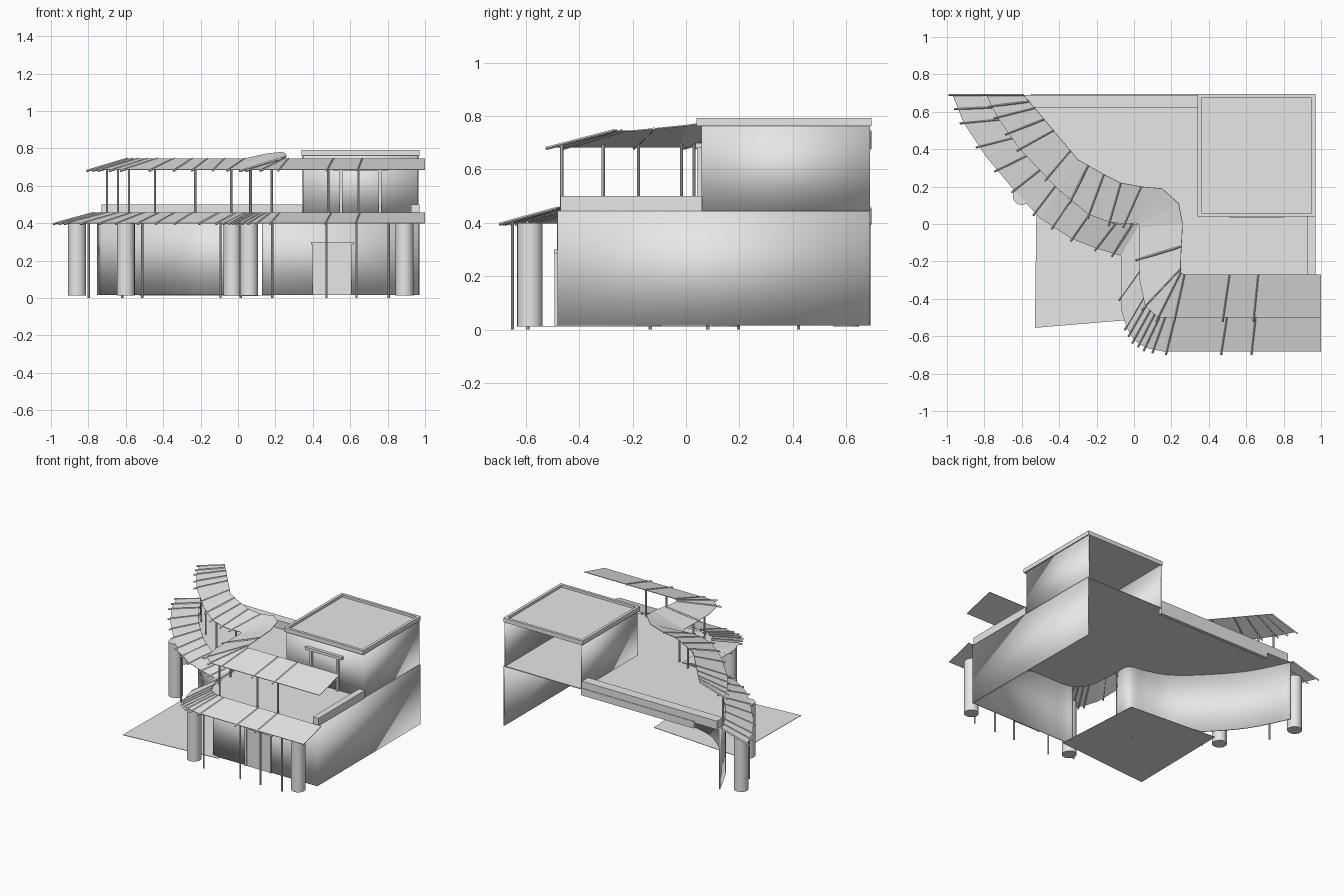
import bpy, bmesh, math
from mathutils import Vector

if "Cube" in bpy.data.objects:
    bpy.data.objects.remove(bpy.data.objects["Cube"])

stone = bpy.data.materials.new("plain grey")
stone.diffuse_color = (0.8, 0.8, 0.8, 1)
stone.use_nodes = True
stone.node_tree.nodes["Principled BSDF"].inputs["Base Color"].default_value = stone.diffuse_color


def finish(name, bm, smooth=False):
    bmesh.ops.recalc_face_normals(bm, faces=bm.faces)
    me = bpy.data.meshes.new(name)
    bm.to_mesh(me)
    bm.free()
    me.materials.append(stone)
    ob = bpy.data.objects.new(name, me)
    bpy.context.collection.objects.link(ob)
    if smooth:
        bpy.ops.object.select_all(action='DESELECT')
        ob.select_set(True)
        bpy.context.view_layer.objects.active = ob
        bpy.ops.object.shade_smooth_by_angle(angle=math.radians(40))
    return ob


def thicken(ob, t, offset=0):
    m = ob.modifiers.new("thickness", 'SOLIDIFY')
    m.thickness, m.offset = t, offset


def box(name, x0, x1, y0, y1, z0, z1):
    bm = bmesh.new()
    bmesh.ops.create_cube(bm, size=1)
    for v in bm.verts:
        v.co = Vector(((x0 + x1) / 2 + v.co.x * (x1 - x0),
                       (y0 + y1) / 2 + v.co.y * (y1 - y0),
                       (z0 + z1) / 2 + v.co.z * (z1 - z0)))
    return finish(name, bm)


def rod(name, a, b, r, sides, smooth=False):
    a, b = Vector(a), Vector(b)
    bm = bmesh.new()
    bmesh.ops.create_cone(bm, cap_ends=True, segments=sides, radius1=r, radius2=r, depth=(b - a).length)
    rot = (b - a).to_track_quat('Z', 'Y')
    for v in bm.verts:
        v.co = rot @ v.co + (a + b) / 2
    return finish(name, bm, smooth)


def wall(name, pts, z0, z1, t=0.008):
    bm = bmesh.new()
    lo = [bm.verts.new((x, y, z0)) for x, y in pts]
    hi = [bm.verts.new((x, y, z1)) for x, y in pts]
    for i in range(len(pts) - 1):
        bm.faces.new((lo[i], lo[i + 1], hi[i + 1], hi[i]))
    thicken(finish(name, bm, True), t)


def plate(name, pts, z, t):
    bm = bmesh.new()
    bm.faces.new([bm.verts.new((x, y, z)) for x, y in pts])
    thicken(finish(name, bm), t)


def smooth_path(pts, n=4):
    # rounded curve through the given points
    out = []
    for i in range(len(pts) - 1):
        p = [Vector(pts[max(0, min(len(pts) - 1, i + k))]) for k in (-1, 0, 1, 2)]
        for s in range(n):
            t = s / n
            out.append(tuple(0.5 * (2 * p[1] + (p[2] - p[0]) * t
                       + (2 * p[0] - 5 * p[1] + 4 * p[2] - p[3]) * t * t
                       + (3 * p[1] - p[0] - 3 * p[2] + p[3]) * t ** 3)))
    return out + [tuple(pts[-1])]


def awning(name, rows, z_eave, z_ridge, rafters, posts, z_foot):
    # rows hold eave x, y, ridge x, y and extra ridge height
    def at(u, t):
        i = min(int(u), len(rows) - 2)
        f = u - i
        r = [p + (q - p) * f for p, q in zip(rows[i], rows[i + 1])]
        top = Vector((r[2], r[3], z_ridge + r[4]))
        return top.lerp(Vector((r[0], r[1], z_eave)), t)
    bm = bmesh.new()
    vs = [[bm.verts.new(at(i, t)) for t in (0, 1)] for i in range(len(rows))]
    for a, b in zip(vs, vs[1:]):
        bm.faces.new((a[0], a[1], b[1], b[0]))
    thicken(finish(name, bm), 0.004)
    for u in rafters:
        rod(name + "_rafter", at(u, 0.0), at(u, 1.1), 0.006, 4)
    for u in posts:
        p = at(u, 0.85)
        rod(name + "_post", (p.x, p.y, z_foot), p, 0.006, 8)


# lower storey: back left open, entrance gap at the inner corner
arm = smooth_path([(.03, -.14), (.02, -.03), (-.1, 0), (-.24, .05), (-.4, .18),
                   (-.61, .42), (-.75, .69)])
wall("lower_left_wall", arm, 0.015, 0.445)
corner = smooth_path([(.3, -.478), (.2, -.478), (.13, -.465)])
wall("lower_right_wall", [(.966, .69), (.966, -.478)] + corner, 0.015, 0.445)
plate("upper_floor", [(.966, .69), (.966, -.478)] + corner
      + [(.08, -.42), (.05, -.35)] + arm, 0.442, 0.006)
plate("ground_plate", [(-.52, .2), (-.53, -.555), (.19, -.495), (.15, .15)], 0.012, 0.003)

# lower door
box("lower_door", .41, .60, -.487, -.478, .015, .285)
box("lower_door_lintel", .39, .62, -.495, -.476, .285, .30)
for x in (.405, .6):
    box("lower_door_jamb", x - .006, x + .006, -.493, -.476, .015, .285)

# parapets
box("right_parapet", .925, .97, -.47, .06, .445, .50)
box("back_parapet", -.73, .35, .62, .69, .445, .50)
box("back_parapet_beam", -.55, .35, .67, .694, .40, .45)

# upper block, open at the back, with rimmed roof
wall("upper_block_walls", [(.35, .69), (.35, .06), (.96, .06), (.96, .69)], .445, .765)
box("upper_roof", .35, .965, .05, .69, .762, .775)
for n, d in (("front", (.34, .97, .04, .06)), ("back", (.34, .97, .675, .695)),
             ("left", (.34, .36, .06, .675)), ("right", (.95, .97, .06, .675))):
    box("roof_rim_" + n, *d, .762, .792)
box("upper_door_lintel", .51, .80, .035, .06, .68, .70)
for x in (.55, .76):
    box("upper_door_jamb", x - .008, x + .008, .042, .06, .445, .68)

# round columns
for x, y in ((-.86, .6), (-.6, .15), (-.03, -.14), (.06, -.585), (.89, -.585)):
    rod("column", (x, y, .012), (x, y, .40), .048, 24, True)

# lower awning
lower = [(1, -.68, 1, -.48, 0), (.15, -.68, .2, -.48, 0), (.06, -.66, .15, -.47, 0),
         (0, -.62, .1, -.44, 0), (-.04, -.55, .06, -.38, 0), (-.07, -.45, .04, -.3, 0),
         (-.07, -.17, .03, 0, 0), (-.2, -.13, -.1, 0, 0), (-.33, -.08, -.24, .05, 0),
         (-.5, .03, -.4, .18, 0), (-.64, .18, -.5, .29, 0), (-.79, .36, -.61, .42, 0),
         (-.91, .54, -.7, .56, 0), (-.97, .69, -.77, .69, 0)]
awning("lower_awning", lower, .40, .455,
       (.435, .625, .97, 1.5, 2, 2.5, 3, 3.5, 4, 5.2, 6.3, 7, 8, 8.6, 9.2, 10, 10.6, 11.3, 12, 12.5, 13),
       (.23, .435, .625, .97, 3, 6.3, 9.2, 10, 11.3), 0)

# upper awning with the raised hook at the inner corner
upper = [(1, -.5, 1, -.27, 0), (.22, -.5, .27, -.27, 0), (.13, -.5, .25, -.26, 0),
         (.06, -.44, .25, -.24, 0), (.03, -.3, .25, -.2, 0), (.03, -.02, .26, 0, .02),
         (.025, 0, .24, .11, .035), (.01, .005, .15, .19, .025), (-.05, 0, .04, .2, 0),
         (-.13, .01, -.07, .22, 0), (-.24, .05, -.16, .265, 0), (-.4, .18, -.3, .345, 0),
         (-.61, .4, -.43, .5, 0), (-.73, .57, -.53, .62, 0), (-.79, .69, -.59, .69, 0)]
awning("upper_awning", upper, .685, .745,
       (.46, .67, 1, 2, 3, 4.4, 8, 9, 10, 10.6, 11.3, 12, 12.5, 13, 13.5, 14),
       (.46, .67, 1.6, 3.8, 4.4, 5, 8, 10, 11.3, 12, 12.5, 13), .445)
